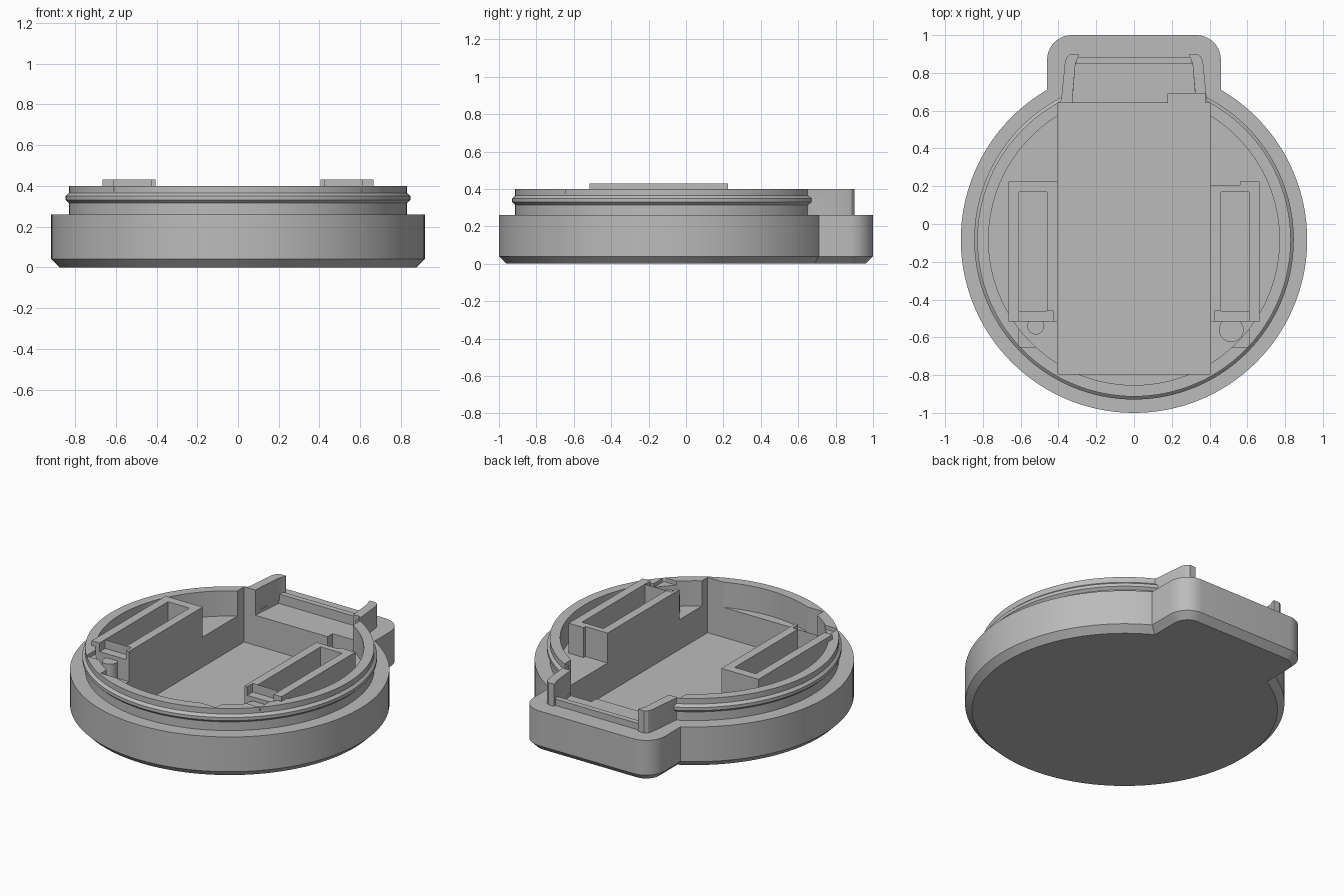
import bpy, bmesh, math

cube = bpy.data.objects.get("Cube")
if cube:
    bpy.data.objects.remove(cube)

CY = -0.083          # centre of the round body
SHELF, FLOOR, TOP, HIGH = 0.24, 0.05, 0.4, 0.43
SEG = 128

grey = bpy.data.materials.new("mid grey plastic")
grey.use_nodes = True
grey.diffuse_color = (0.5, 0.5, 0.5, 1)
grey.node_tree.nodes["Principled BSDF"].inputs["Base Color"].default_value = (0.5, 0.5, 0.5, 1)


def finish(name, bm):
    bmesh.ops.recalc_face_normals(bm, faces=bm.faces)
    mesh = bpy.data.meshes.new(name)
    bm.to_mesh(mesh)
    bm.free()
    mesh.materials.append(grey)
    ob = bpy.data.objects.new(name, mesh)
    bpy.context.scene.collection.objects.link(ob)
    return ob


def prism(name, pts, z0, z1, chamfer=0):
    """Extrude an outline from z0 to z1, optionally chamfering the bottom rim."""
    bm = bmesh.new()
    face = bm.faces.new([bm.verts.new((x, y, z0)) for x, y in pts])
    ext = bmesh.ops.extrude_face_region(bm, geom=[face], use_keep_orig=True)
    verts = [g for g in ext["geom"] if isinstance(g, bmesh.types.BMVert)]
    bmesh.ops.translate(bm, verts=verts, vec=(0, 0, z1 - z0))
    if chamfer:
        edges = [e for e in bm.edges if all(v.co.z < z0 + 1e-5 for v in e.verts)]
        bmesh.ops.bevel(bm, geom=edges, offset=chamfer, segments=1, affect='EDGES')
    return finish(name, bm)


def box(name, x0, x1, y0, y1, z0, z1):
    return prism(name, [(x0, y0), (x1, y0), (x1, y1), (x0, y1)], z0, z1)


def disc(name, cx, cy, r, z0, z1, n=SEG):
    ring = [2 * math.pi * i / n for i in range(n)]
    return prism(name, [(cx + r * math.cos(a), cy + r * math.sin(a)) for a in ring], z0, z1)


def lathe(name, profile):
    """Closed solid from (radius, height) rings around the body centre."""
    bm = bmesh.new()
    rings = []
    for r, z in profile:
        rings.append([bm.verts.new((r * math.cos(2 * math.pi * i / SEG),
                                    CY + r * math.sin(2 * math.pi * i / SEG), z))
                      for i in range(SEG)])
    for a, b in zip(rings, rings[1:]):
        for i in range(SEG):
            j = (i + 1) % SEG
            bm.faces.new((a[i], a[j], b[j], b[i]))
    bm.faces.new(rings[0])
    bm.faces.new(rings[-1])
    return finish(name, bm)


def combine(target, other, op):
    mod = target.modifiers.new("cut", 'BOOLEAN')
    mod.operation, mod.object, mod.solver = op, other, 'EXACT'
    deps = bpy.context.evaluated_depsgraph_get()
    mesh = bpy.data.meshes.new_from_object(target.evaluated_get(deps))
    target.modifiers.clear()
    target.data = mesh
    bpy.data.objects.remove(other)


def add(other):
    combine(body, other, 'UNION')


def cut(other):
    combine(body, other, 'DIFFERENCE')


# round body with its upright collar and snap bead
body = lathe("case_body", [(0.877, 0), (0.917, 0.04), (0.917, 0.26), (0.83, 0.26), (0.83, 0.315),
                           (0.846, 0.33), (0.846, 0.35), (0.83, 0.365), (0.83, TOP)])

# rear tab with rounded corners
R = 0.13
tab = [(-0.46, 0.3), (0.46, 0.3)]
for cx, start in ((0.46 - R, 0), (R - 0.46, 90)):
    for k in range(11):
        a = math.radians(start + 9 * k)
        tab.append((cx + R * math.cos(a), 1 - R + R * math.sin(a)))
add(prism("rear_tab", tab, 0, 0.26, 0.04))

# upright cheeks on the tab, mirrored
cheek = [(0.33, 0.62), (0.4, 0.62), (0.385, 0.66), (0.365, 0.86), (0.355, 0.885), (0.335, 0.9),
         (0.295, 0.9), (0.295, 0.885), (0.31, 0.85)]
for s in (1, -1):
    add(prism("cheek", [(s * x, y) for x, y in cheek], 0.22, TOP))

# round cavity, deep central pocket and tab opening
cut(disc("cavity", 0, CY, 0.77, SHELF, 0.6))
cut(box("pocket", -0.405, 0.405, -0.795, 0.64, FLOOR, 0.6))
cut(box("pocket_corner", 0.18, 0.375, 0.6, 0.69, FLOOR, 0.6))
cut(prism("tab_opening", [(-0.33, 0.6), (0.33, 0.6), (0.31, 0.85), (-0.31, 0.85)], SHELF, 0.6))
add(box("rear_lip", -0.305, 0.305, 0.85, 0.885, 0.22, 0.3))

# slotted holders on both sides
for s in (1, -1):
    def side_box(name, x0, x1, *rest):
        return box(name, *sorted((s * x0, s * x1)), *rest)
    add(side_box("holder", 0.405, 0.665, -0.515, 0.225, 0.2, HIGH))
    cut(side_box("holder_slot", 0.46, 0.61, -0.46, 0.17, 0.1, 0.6))
    cut(side_box("collar_notch", 0.425, 0.61, -0.65, -0.46, 0.375, 0.6))
cut(box("holder_end_panel", 0.4, 0.56, 0.207, 0.3, SHELF, 0.6))

# small posts in front of the holders
add(disc("left_post", 0.515, -0.56, 0.065, 0.2, 0.35, 32))
add(disc("right_post", -0.52, -0.54, 0.045, 0.2, 0.35, 32))

# smooth round walls, sharp edges kept
bpy.ops.object.select_all(action='DESELECT')
body.select_set(True)
bpy.context.view_layer.objects.active = body
bpy.ops.object.shade_smooth_by_angle(angle=math.radians(20))
